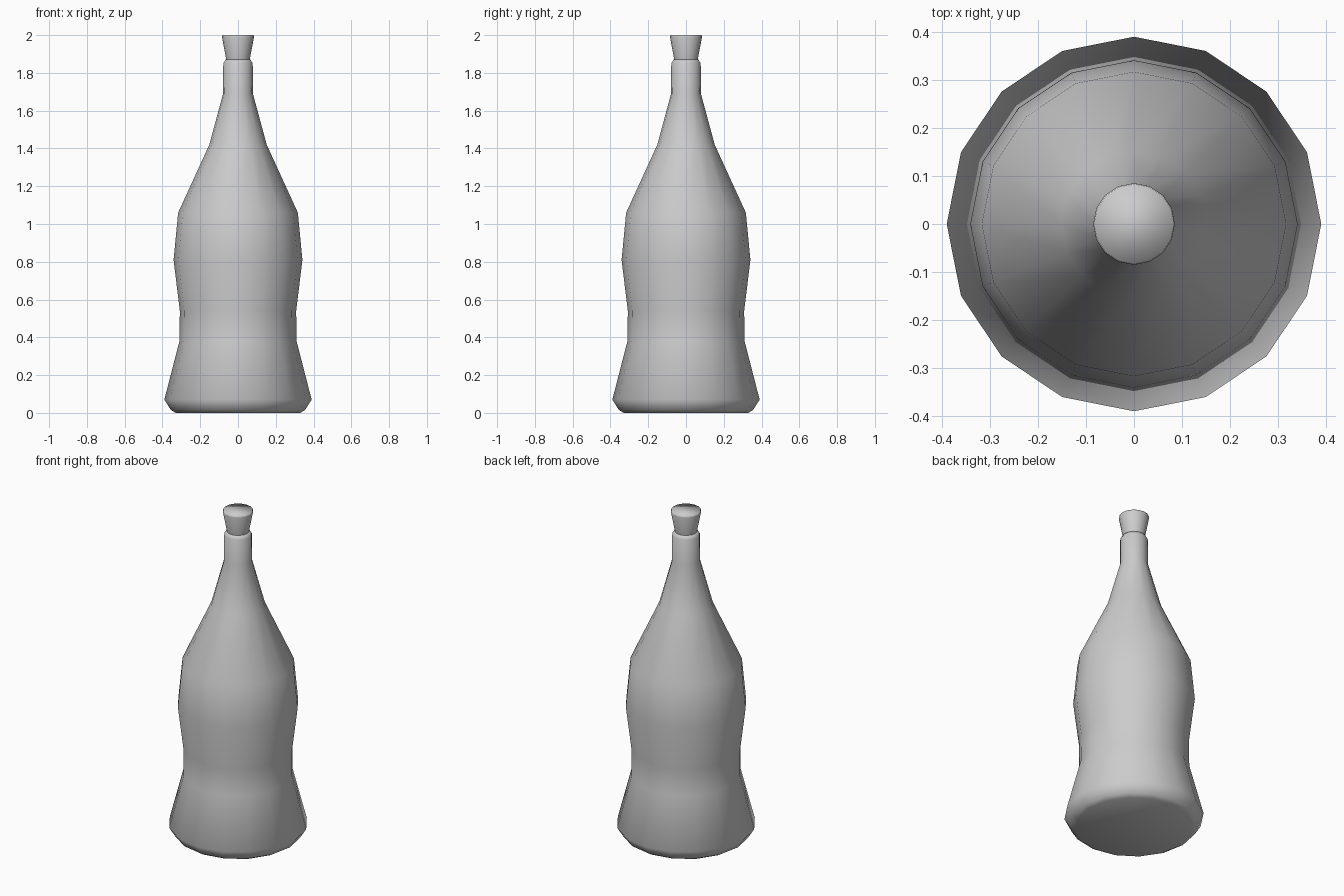
import bpy, bmesh, math

cube = bpy.data.objects.get("Cube")
if cube:
    bpy.data.objects.remove(cube, do_unlink=True)

SIDES = 16

grey = bpy.data.materials.new("plain_grey")
grey.use_nodes = True
colour = (0.6, 0.6, 0.6, 1)
grey.diffuse_color = colour
grey.node_tree.nodes["Principled BSDF"].inputs["Base Color"].default_value = colour


def lathe(name, profile):
    """Turn a (radius, height) profile into a closed smooth solid."""
    bm = bmesh.new()
    rings = []
    for r, z in profile:
        rings.append([bm.verts.new((r * math.cos(i * math.tau / SIDES),
                                    r * math.sin(i * math.tau / SIDES), z))
                      for i in range(SIDES)])
    for low, high in zip(rings, rings[1:]):
        for i in range(SIDES):
            j = (i + 1) % SIDES
            bm.faces.new((low[i], low[j], high[j], high[i]))
    bm.faces.new(rings[0][::-1])
    bm.faces.new(rings[-1])
    for face in bm.faces:
        face.smooth = True
    mesh = bpy.data.meshes.new(name)
    bm.to_mesh(mesh)
    bm.free()
    mesh.materials.append(grey)
    obj = bpy.data.objects.new(name, mesh)
    bpy.context.collection.objects.link(obj)
    return obj


# Bottle: chamfered foot, waist, belly, shoulder, neck and lip
lathe("bottle", [(0.33, 0), (0.355, 0.015), (0.39, 0.07), (0.31, 0.38),
                 (0.308, 0.54), (0.341, 0.81), (0.317, 1.06), (0.152, 1.42),
                 (0.079, 1.69), (0.078, 1.85), (0.066, 1.87)])

# Stopper: flared plug seated in the neck
lathe("stopper", [(0.056, 1.83), (0.062, 1.87), (0.085, 1.99), (0.083, 2.0)])
